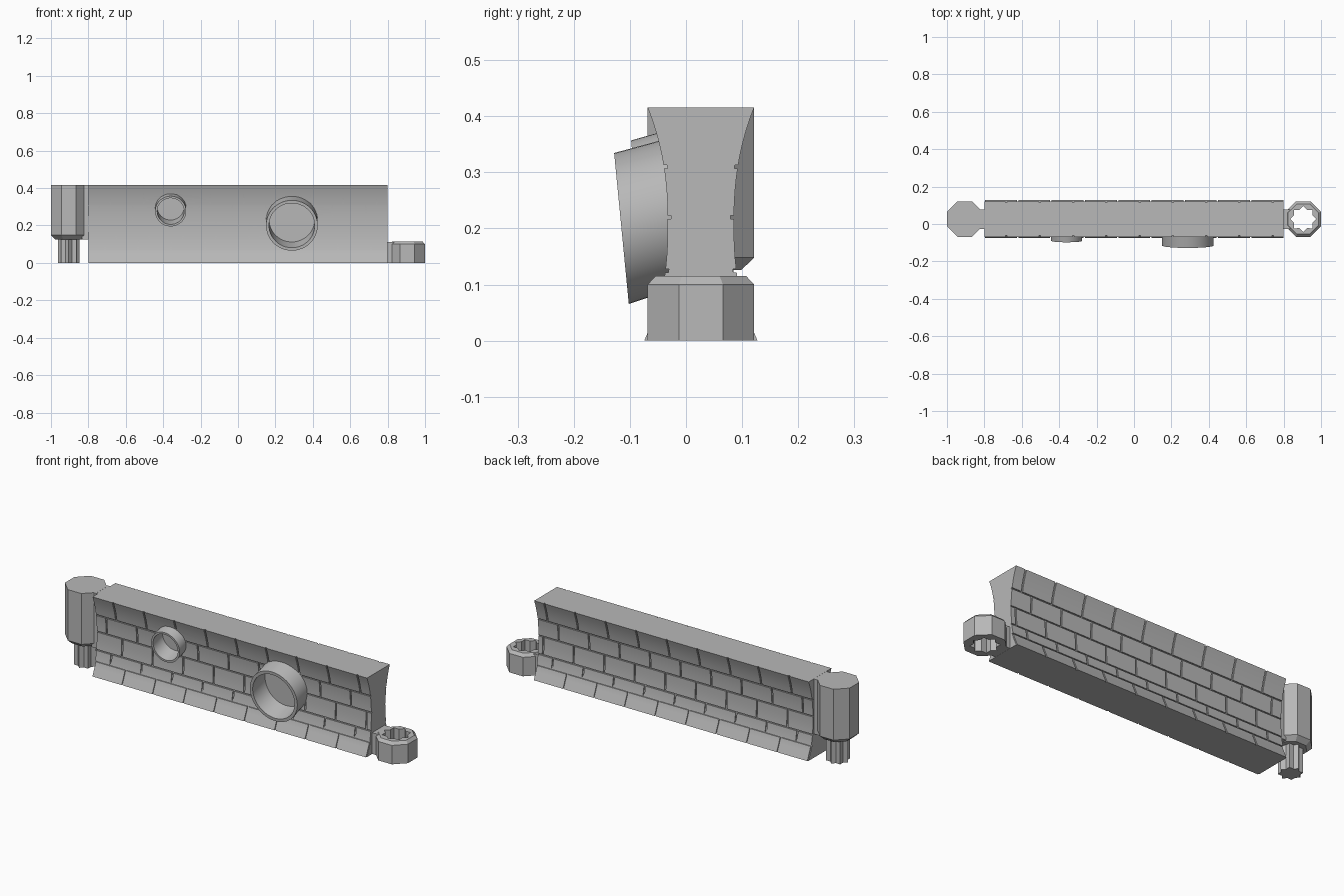
import bpy, bmesh, math

cube = bpy.data.objects.get("Cube")
if cube:
    bpy.data.objects.remove(cube, do_unlink=True)

stone = bpy.data.materials.new("stone grey")
stone.use_nodes = True
GREY = (0.48, 0.48, 0.48, 1)
stone.diffuse_color = GREY
stone.node_tree.nodes["Principled BSDF"].inputs["Base Color"].default_value = GREY

MID = 0.0265      # wall centre plane in y
TOP = 0.416
HALF = 0.8        # half length of the wall
GROOVE = 0.006


def finish(name, bm, smooth=False):
    bmesh.ops.recalc_face_normals(bm, faces=bm.faces)
    mesh = bpy.data.meshes.new(name)
    bm.to_mesh(mesh)
    bm.free()
    obj = bpy.data.objects.new(name, mesh)
    bpy.context.collection.objects.link(obj)
    mesh.materials.append(stone)
    if smooth:
        smooth_object(obj)
    return obj


def smooth_object(obj):
    bpy.ops.object.select_all(action='DESELECT')
    obj.select_set(True)
    bpy.context.view_layer.objects.active = obj
    bpy.ops.object.shade_smooth_by_angle(angle=math.radians(25))


def loft(bm, loops, closed=False):
    """Skin a list of equal loops, capped at the ends or closed into a ring."""
    rows = [[bm.verts.new(p) for p in loop] for loop in loops]
    n = len(rows[0])
    pairs = list(zip(rows, rows[1:]))
    if closed:
        pairs.append((rows[-1], rows[0]))
    else:
        bm.faces.new(rows[0])
        bm.faces.new(rows[-1])
    for a, b in pairs:
        for i in range(n):
            j = (i + 1) % n
            bm.faces.new((a[i], a[j], b[j], b[i]))


def half_width(z):
    mid = TOP / 2
    waist = 0.059 + 0.036 * (abs(z - mid) / mid) ** 2.3
    return max(waist, 0.101 - 0.43 * z)


def spaced(a, b, n):
    return [a + (b - a) * i / n for i in range(n + 1)]


# Wall core: a waisted section run along x
bm = bmesh.new()
heights = spaced(0, TOP, 24)
section = [(MID - half_width(z) + GROOVE, z) for z in heights]
section += [(MID + half_width(z) - GROOVE, z) for z in reversed(heights)]
loft(bm, [[(x, y, z) for y, z in section] for x in (-HALF, HALF)])
core = finish("wall_core", bm)

# Brick facing: staggered courses with open joints
COURSES = [0, 0.07, 0.125, 0.22, 0.31, TOP]
BRICK = 0.178
STAGGER = [0.0, 0.09, 0.03, 0.12, 0.06]


def brick_facing(name, side):
    bm = bmesh.new()
    for row, (low, high) in enumerate(zip(COURSES, COURSES[1:])):
        z0 = low + (0.003 if row else 0)
        z1 = high - (0.003 if high < TOP else 0)
        zs = spaced(z0, z1, 5)
        outline = [(MID + side * half_width(z), z) for z in zs]
        outline += [(MID + side * (half_width(z) - GROOVE - 0.001), z) for z in reversed(zs)]
        left = -HALF - STAGGER[row]
        while left < HALF:
            a = max(left + 0.004, -HALF)
            b = min(left + BRICK - 0.004, HALF)
            if b - a > 0.01:
                loft(bm, [[(x, y, z) for y, z in outline] for x in (a, b)])
            left += BRICK
    return finish(name, bm)


front_bricks = brick_facing("front_bricks", -1)
back_bricks = brick_facing("back_bricks", 1)


# Drain pipes: sloping tubes whose mouths lean slightly forward at the top
def pipe_ring(x, z, radius, front, depth, n=48):
    pts = []
    for i in range(n):
        t = 2 * math.pi * i / n
        up = radius * math.sin(t) * 0.975
        lean = -0.097 * up * (1 - depth / 0.12)
        pts.append((x + radius * math.cos(t), front + depth + lean, z + up + 0.3 * depth))
    return pts


def drain_pipe(name, x, z, outer, inner, front):
    bore = -0.012 - front
    cutter_bm = bmesh.new()
    cut = (outer + inner) / 2
    loft(cutter_bm, [pipe_ring(x, z, cut, front, d) for d in (-0.01, bore + 0.004)])
    cutter = finish(name + "_cutter", cutter_bm)
    cutter.hide_render = True
    for target in (core, front_bricks):
        mod = target.modifiers.new("bore", 'BOOLEAN')
        mod.operation = 'DIFFERENCE'
        mod.solver = 'EXACT'
        mod.object = cutter
        bpy.ops.object.select_all(action='DESELECT')
        target.select_set(True)
        bpy.context.view_layer.objects.active = target
        bpy.ops.object.modifier_apply(modifier=mod.name)
    bpy.data.objects.remove(cutter, do_unlink=True)
    bm = bmesh.new()
    loft(bm, [pipe_ring(x, z, outer, front, bore + 0.012),
              pipe_ring(x, z, outer, front, 0),
              pipe_ring(x, z, inner, front, 0),
              pipe_ring(x, z, inner, front, bore)])
    finish(name, bm, smooth=True)


drain_pipe("large_pipe", 0.288, 0.2, 0.138, 0.122, -0.115)
drain_pipe("small_pipe", -0.36, 0.276, 0.083, 0.072, -0.09)
for obj in (core, front_bricks, back_bricks):
    smooth_object(obj)


# Connectors: octagons and eight-pointed stars share sixteen-point loops
def octagon(x, apothem, z):
    corner = apothem / math.cos(math.pi / 8)
    return [(x + r * math.cos(k * math.pi / 8), MID + r * math.sin(k * math.pi / 8), z)
            for k in range(16) for r in [corner if k % 2 else apothem]]


def star(x, tip, valley, z):
    return [(x + r * math.cos(k * math.pi / 8), MID + r * math.sin(k * math.pi / 8), z)
            for k in range(16) for r in [valley if k % 2 else tip]]


bm = bmesh.new()
loft(bm, [star(-0.905, 0.058, 0.044, 0), star(-0.905, 0.058, 0.044, 0.126),
          octagon(-0.905, 0.072, 0.126), octagon(-0.905, 0.095, 0.148),
          octagon(-0.905, 0.095, TOP)])
finish("plug_column", bm)

bm = bmesh.new()
loft(bm, [octagon(0.905, 0.095, 0), octagon(0.905, 0.095, 0.1),
          octagon(0.905, 0.081, 0.115), star(0.905, 0.07, 0.053, 0.115),
          star(0.905, 0.07, 0.053, 0)], closed=True)
finish("socket_ring", bm)


# Necks joining the connectors to the wall
def neck(name, x0, x1, z0, z1):
    bm = bmesh.new()
    ys = (MID - 0.052, MID + 0.052)
    loft(bm, [[(x0, ys[0], z), (x1, ys[0], z), (x1, ys[1], z), (x0, ys[1], z)]
              for z in (z0, z1)])
    finish(name, bm)


neck("plug_neck", -0.835, -0.795, 0.126, TOP - 0.0005)
neck("socket_neck", 0.795, 0.835, 0.0005, 0.112)
